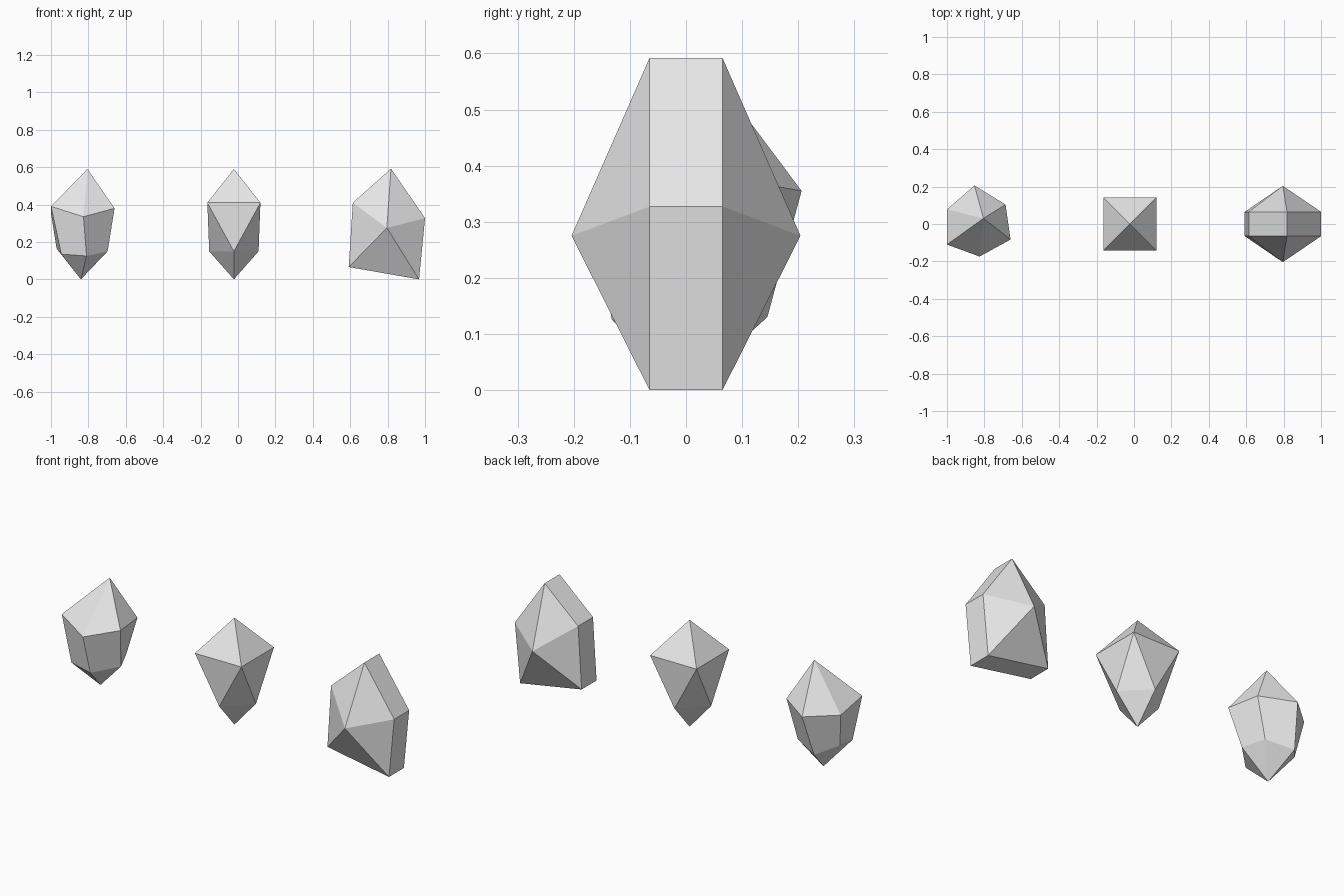
import bpy
import bmesh

cube = bpy.data.objects.get("Cube")
if cube:
    bpy.data.objects.remove(cube, do_unlink=True)

# One pale grey stone material
stone = bpy.data.materials.new("pale_grey_stone")
stone.use_nodes = True
stone.diffuse_color = (0.8, 0.8, 0.8, 1)
stone.node_tree.nodes["Principled BSDF"].inputs["Base Color"].default_value = (0.8, 0.8, 0.8, 1)


def build_gem(name, tip_a, ring_a, ring_b, tip_b, zigzag=False):
    """Faceted gem: a tip, two matching rings joined by a girdle, and another tip."""
    bm = bmesh.new()
    a = [bm.verts.new(p) for p in ring_a]
    b = [bm.verts.new(p) for p in ring_b]
    top, bottom = bm.verts.new(tip_a), bm.verts.new(tip_b)
    n = len(a)
    for i in range(n):
        j = (i + 1) % n
        bm.faces.new((top, a[i], a[j]))
        bm.faces.new((bottom, b[j], b[i]))
        if zigzag:
            bm.faces.new((a[i], b[i], a[j]))
            bm.faces.new((a[j], b[i], b[j]))
        else:
            bm.faces.new((a[i], b[i], b[j], a[j]))
    bmesh.ops.recalc_face_normals(bm, faces=bm.faces[:])
    mesh = bpy.data.meshes.new(name)
    bm.to_mesh(mesh)
    bm.free()
    mesh.materials.append(stone)
    obj = bpy.data.objects.new(name, mesh)
    bpy.context.collection.objects.link(obj)
    return obj


# Irregular six-sided gem
build_gem(
    "six_sided_gem",
    (-0.805, 0.03, 0.59),
    [(-0.826, -0.174, 0.335), (-0.66, -0.083, 0.38), (-0.687, 0.104, 0.373),
     (-0.853, 0.206, 0.355), (-1.0, 0.078, 0.355), (-1.0, -0.11, 0.39)],
    [(-0.81, -0.132, 0.125), (-0.697, -0.026, 0.15), (-0.746, 0.09, 0.16),
     (-0.884, 0.145, 0.13), (-0.97, 0.042, 0.165), (-0.945, -0.104, 0.135)],
    (-0.84, 0, 0))

# Square-crowned gem whose lower ring is turned by an eighth
cx, half, low = -0.022, 0.142, 0.132
build_gem(
    "square_gem",
    (cx, 0, 0.59),
    [(cx + sx * half, sy * half, 0.41) for sx, sy in ((-1, -1), (1, -1), (1, 1), (-1, 1))],
    [(cx + sx * low, sy * low, 0.15) for sx, sy in ((0, -1), (1, 0), (0, 1), (-1, 0))],
    (cx, 0, 0),
    zigzag=True)

# Five-sided gem lying on its side, same outline front and back
outline = [(0.818, 0.592), (0.614, 0.41), (0.592, 0.066), (0.968, 0), (1.0, 0.327)]
build_gem(
    "five_sided_gem",
    (0.796, -0.204, 0.275),
    [(x, -0.065, z) for x, z in outline],
    [(x, 0.065, z) for x, z in outline],
    (0.796, 0.204, 0.275))
